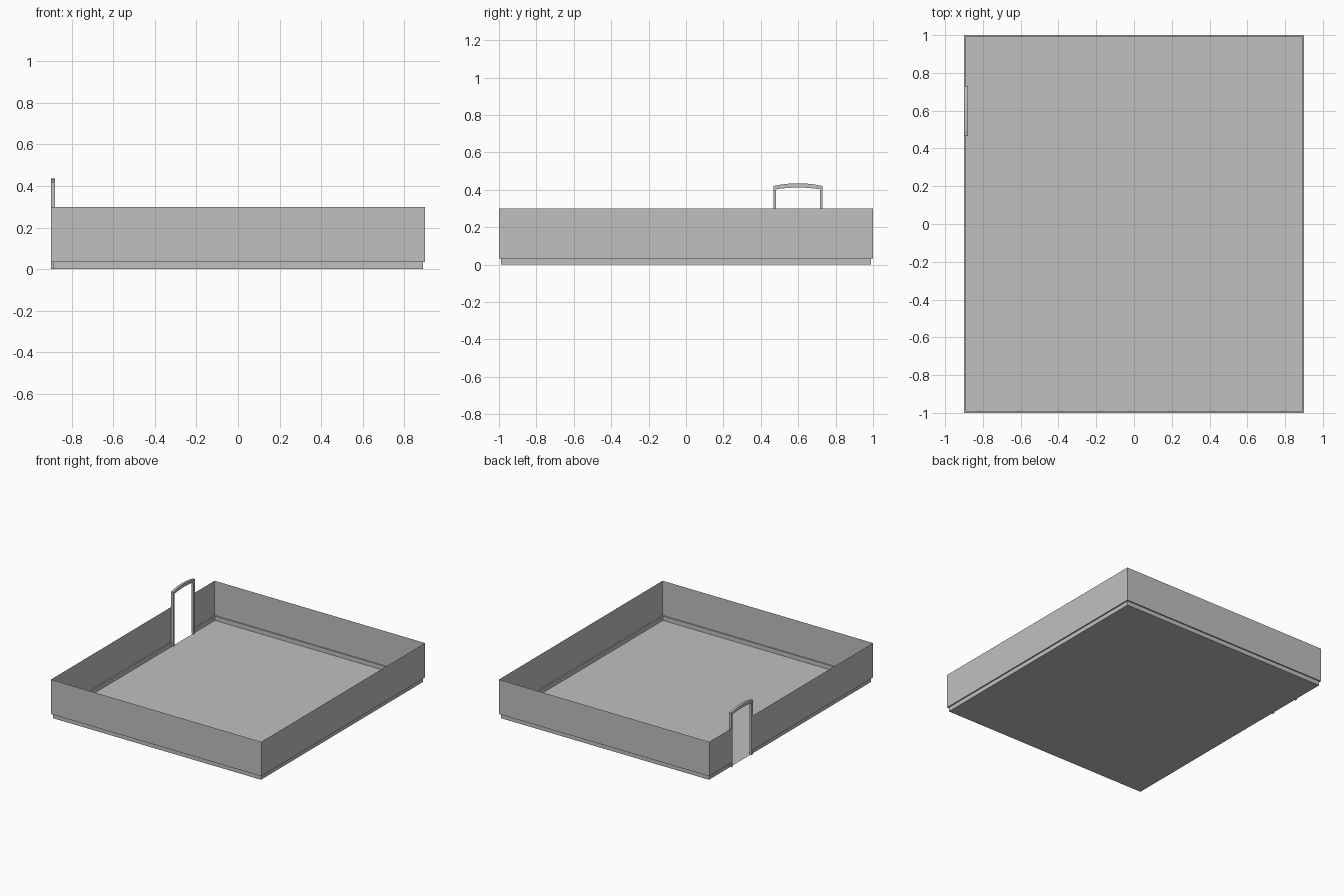
import bpy
import bmesh

cube = bpy.data.objects.get("Cube")
if cube:
    bpy.data.objects.remove(cube, do_unlink=True)

grey = bpy.data.materials.new("plain grey")
grey.use_nodes = True
colour = (0.53, 0.53, 0.53, 1)
grey.diffuse_color = colour
grey.node_tree.nodes["Principled BSDF"].inputs["Base Color"].default_value = colour

HX, HY, TOP = 0.9, 1.0, 0.3        # outer half sizes and wall height
STEP, SKIRT = 0.01, 0.033          # inset and height of the base strip
G0, G1 = 0.467, 0.731              # gate extent along y
POST, DEPTH = 0.015, 0.02          # gate post width and depth


def finish(name, bm):
    mesh = bpy.data.meshes.new(name)
    bm.to_mesh(mesh)
    bm.free()
    mesh.materials.append(grey)
    obj = bpy.data.objects.new(name, mesh)
    bpy.context.collection.objects.link(obj)
    return obj


def sweep(name, rings):
    """Bridge successive open rings of points with quads."""
    bm = bmesh.new()
    rows = [[bm.verts.new(p) for p in ring] for ring in rings]
    for a, b in zip(rows, rows[1:]):
        for i in range(len(a) - 1):
            bm.faces.new((a[i], a[i + 1], b[i + 1], b[i]))
    return finish(name, bm)


def slab(name, outline):
    """Extrude a y-z outline inwards from the gate side."""
    bm = bmesh.new()
    face = bm.faces.new([bm.verts.new((-HX, y, z)) for y, z in outline])
    out = bmesh.ops.extrude_face_region(bm, geom=[face], use_keep_orig=True)
    moved = [v for v in out["geom"] if isinstance(v, bmesh.types.BMVert)]
    bmesh.ops.translate(bm, verts=moved, vec=(DEPTH, 0, 0))
    bmesh.ops.recalc_face_normals(bm, faces=bm.faces)
    return finish(name, bm)


def perimeter(inset, z):
    x, y = HX - inset, HY - inset
    return [(-x, G0, z), (-x, -y, z), (x, -y, z), (x, y, z), (-x, y, z), (-x, G1, z)]


# Thin wall and recessed base strip, open at the gate
sweep("perimeter_wall", [perimeter(0, SKIRT), perimeter(0, TOP)])
sweep("base_strip", [perimeter(STEP, 0), perimeter(STEP, SKIRT), perimeter(0, SKIRT)])

# Floor sheet
fx, fy = HX - STEP, HY - STEP
sweep("floor", [[(-fx, -fy, 0), (fx, -fy, 0)], [(-fx, fy, 0), (fx, fy, 0)]])

# Gate posts
for name, y in (("front_gate_post", G0), ("rear_gate_post", G1 - POST)):
    slab(name, [(y, 0), (y + POST, 0), (y + POST, 0.403), (y, 0.403)])

# Gently arched lintel
SEG = 6
ts = [i / SEG for i in range(SEG + 1)]


def arch(base, rise):
    return [(G0 + (G1 - G0) * t, base + rise * 4 * t * (1 - t)) for t in ts]


slab("gate_lintel", arch(0.4, 0.012) + arch(0.42, 0.015)[::-1])
